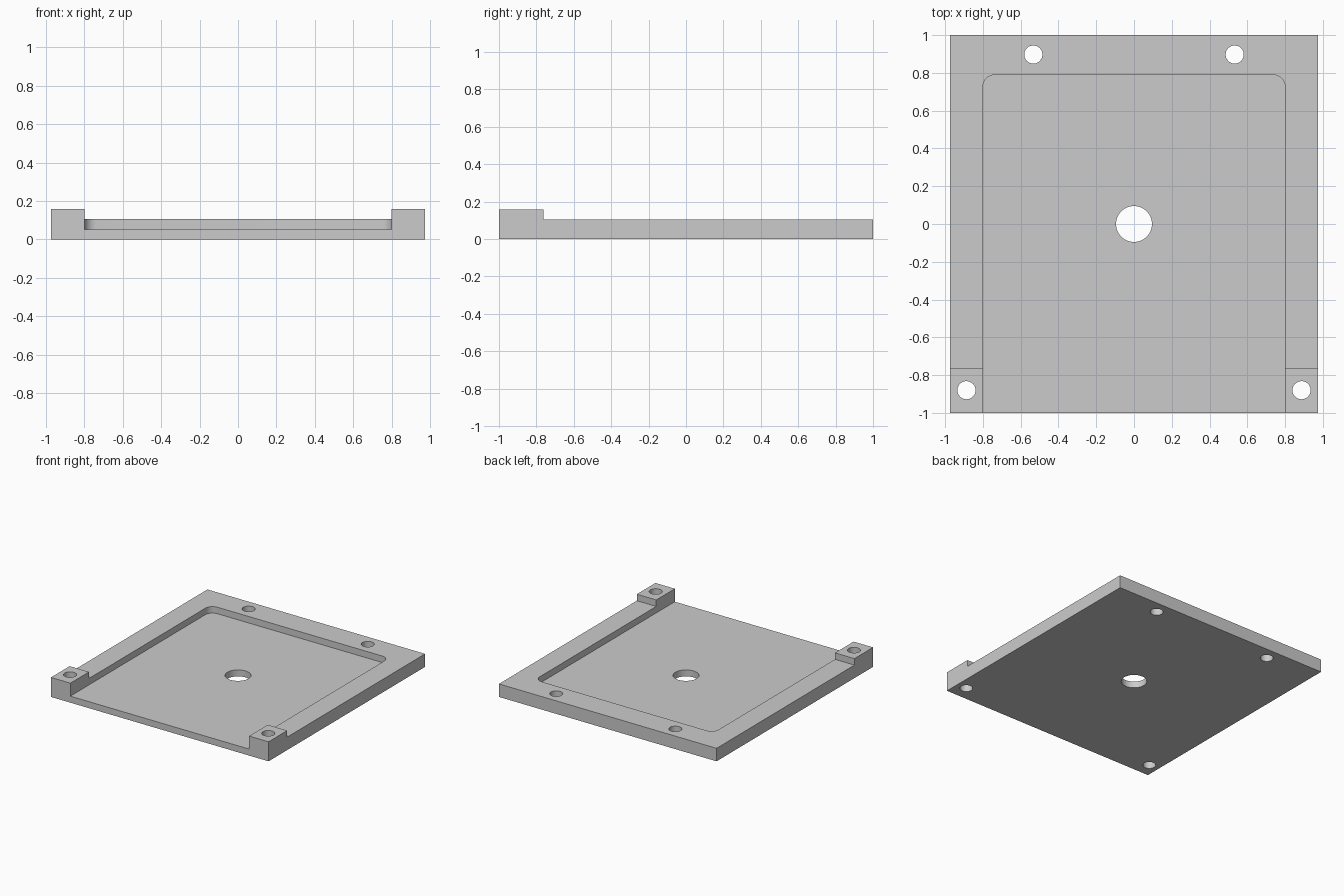
import bpy
import bmesh
from math import radians
from mathutils import Matrix, Vector

cube = bpy.data.objects.get("Cube")
if cube:
    bpy.data.objects.remove(cube, do_unlink=True)

U = 2 / 38                       # one design unit
HALF_W, HALF_L = 18.5 * U, 1.0
FLOOR, RIM, FOOT = U, 2 * U, 3 * U

grey = bpy.data.materials.new("light_grey")
grey.use_nodes = True
grey.diffuse_color = (0.6, 0.6, 0.6, 1)
grey.node_tree.nodes["Principled BSDF"].inputs["Base Color"].default_value = (0.6, 0.6, 0.6, 1)


def add_object(name, bm):
    mesh = bpy.data.meshes.new(name)
    bm.to_mesh(mesh)
    bm.free()
    mesh.materials.append(grey)
    obj = bpy.data.objects.new(name, mesh)
    bpy.context.collection.objects.link(obj)
    return obj


def box(name, low, high, corner=0):
    """Box between two corners; corner rounds its upright back edges."""
    low, high = Vector(low), Vector(high)
    bm = bmesh.new()
    bmesh.ops.create_cube(bm, size=1)
    for v in bm.verts:
        v.co = (low + high) / 2 + v.co * (high - low)
    if corner:
        edges = [e for e in bm.edges
                 if all(abs(v.co.y - high.y) < 1e-5 for v in e.verts)
                 and abs(e.verts[0].co.z - e.verts[1].co.z) > 1e-5]
        bmesh.ops.bevel(bm, geom=edges, offset=corner, segments=10,
                        profile=0.5, affect='EDGES')
    return add_object(name, bm)


def drill(name, x, y, radius):
    bm = bmesh.new()
    bmesh.ops.create_cone(bm, cap_ends=True, segments=48, radius1=radius,
                          radius2=radius, depth=1,
                          matrix=Matrix.Translation((x, y, 0)))
    return add_object(name, bm)


# Solid block at full foot height
plate = box("base_plate", (-HALF_W, -HALF_L, 0), (HALF_W, HALF_L, FOOT))

# Step behind the feet, then the tray pocket open at the front
cutters = [
    box("step_cutter", (-2, -0.762, RIM), (2, 2, 1)),
    box("pocket_cutter", (-0.8, -2, FLOOR), (0.8, 15 * U, 1), corner=0.063),
    drill("centre_hole_cutter", 0, 0, 0.095),
]
# Mounting holes in the back rim and the front feet
for side in (-1, 1):
    cutters.append(drill("back_hole_cutter", side * 0.533, 0.897, 0.048))
    cutters.append(drill("foot_hole_cutter", side * 0.887, -0.88, 0.048))

bpy.ops.object.select_all(action='DESELECT')
bpy.context.view_layer.objects.active = plate
plate.select_set(True)
for cutter in cutters:
    cutter.hide_render = True
    mod = plate.modifiers.new(cutter.name, 'BOOLEAN')
    mod.operation = 'DIFFERENCE'
    mod.solver = 'EXACT'
    mod.object = cutter
    bpy.ops.object.modifier_apply(modifier=mod.name)
    bpy.data.objects.remove(cutter, do_unlink=True)

bpy.ops.object.shade_smooth_by_angle(angle=radians(30))
